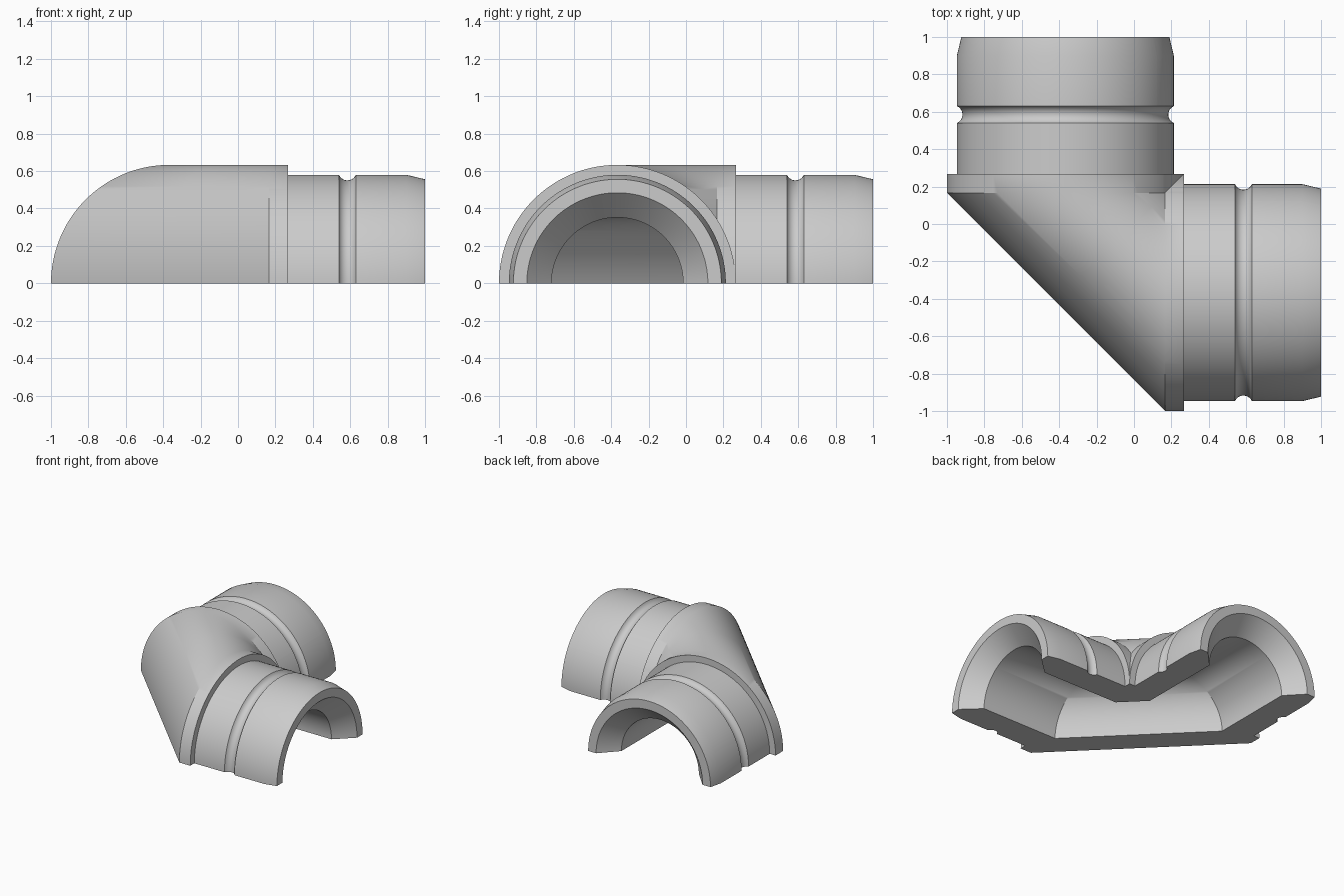
import bpy, bmesh, math
from mathutils import Vector

cube = bpy.data.objects.get("Cube")
if cube:
    bpy.data.objects.remove(cube, do_unlink=True)

AXIS = -0.367        # offset of each arm's centre line
COLLAR = 0.633       # radii
PIPE = 0.58
BORE = 0.352
START = 0.167        # collar begins
END = AXIS + COLLAR  # collar ends, where the two collars meet in a mitre
SEGMENTS = 72

# Rounded groove cut into the pipe wall
groove_r, half = 0.049, math.radians(67)
groove = []
for i in range(11):
    a = -half + 2 * half * i / 10
    groove.append((0.585 + groove_r * math.sin(a),
                   PIPE + groove_r * (math.cos(half) - math.cos(a))))

# Wall profile of one arm as (distance, radius); None is the mid plane
profile = [(None, COLLAR), (START, COLLAR), (END, COLLAR), (END, PIPE)]
profile += groove
profile += [(0.9, PIPE), (1.0, 0.556), (1.0, 0.484),
            (0.86, BORE), (START, BORE), (None, BORE)]

# Half-turn angles, with one exactly where the collars start to overlap
angles = [math.pi * i / SEGMENTS for i in range(SEGMENTS + 1)]
angles.append(math.acos((START - AXIS) / COLLAR))
angles.sort()


def wall_point(dist, radius, angle):
    y = AXIS + radius * math.cos(angle)
    z = radius * math.sin(angle) if 0 < angle < math.pi else 0.0
    if dist is None:                      # slanted body, cut at x = y
        x = y = max(y, (START + y) / 2)
    else:
        x = max(dist, y) if dist == START else dist
    return Vector((x, y, z))


def add_arm(bm, swap):
    """One arm with its half of the slanted body."""
    columns = []
    for a in angles:
        pts = [wall_point(d, r, a) for d, r in profile]
        columns.append([bm.verts.new((p.y, p.x, p.z) if swap else p) for p in pts])
    for c0, c1 in zip(columns, columns[1:]):
        for j in range(len(profile) - 1):
            bm.faces.new((c0[j], c0[j + 1], c1[j + 1], c1[j]))
    # flat cut faces on the ground
    bm.faces.new(columns[0])
    bm.faces.new(columns[-1][::-1])


bm = bmesh.new()
add_arm(bm, False)
add_arm(bm, True)
bmesh.ops.remove_doubles(bm, verts=bm.verts[:], dist=0.0002)
bmesh.ops.recalc_face_normals(bm, faces=bm.faces[:])

mesh = bpy.data.meshes.new("half_elbow_pipe")
bm.to_mesh(mesh)
bm.free()
elbow = bpy.data.objects.new("half_elbow_pipe", mesh)
bpy.context.collection.objects.link(elbow)

# Plain grey finish
grey = bpy.data.materials.new("light_grey")
grey.use_nodes = True
colour = (0.6, 0.6, 0.6, 1.0)
grey.diffuse_color = colour
grey.node_tree.nodes["Principled BSDF"].inputs["Base Color"].default_value = colour
mesh.materials.append(grey)

bpy.ops.object.select_all(action='DESELECT')
elbow.select_set(True)
bpy.context.view_layer.objects.active = elbow
bpy.ops.object.shade_smooth_by_angle(angle=math.radians(30))
